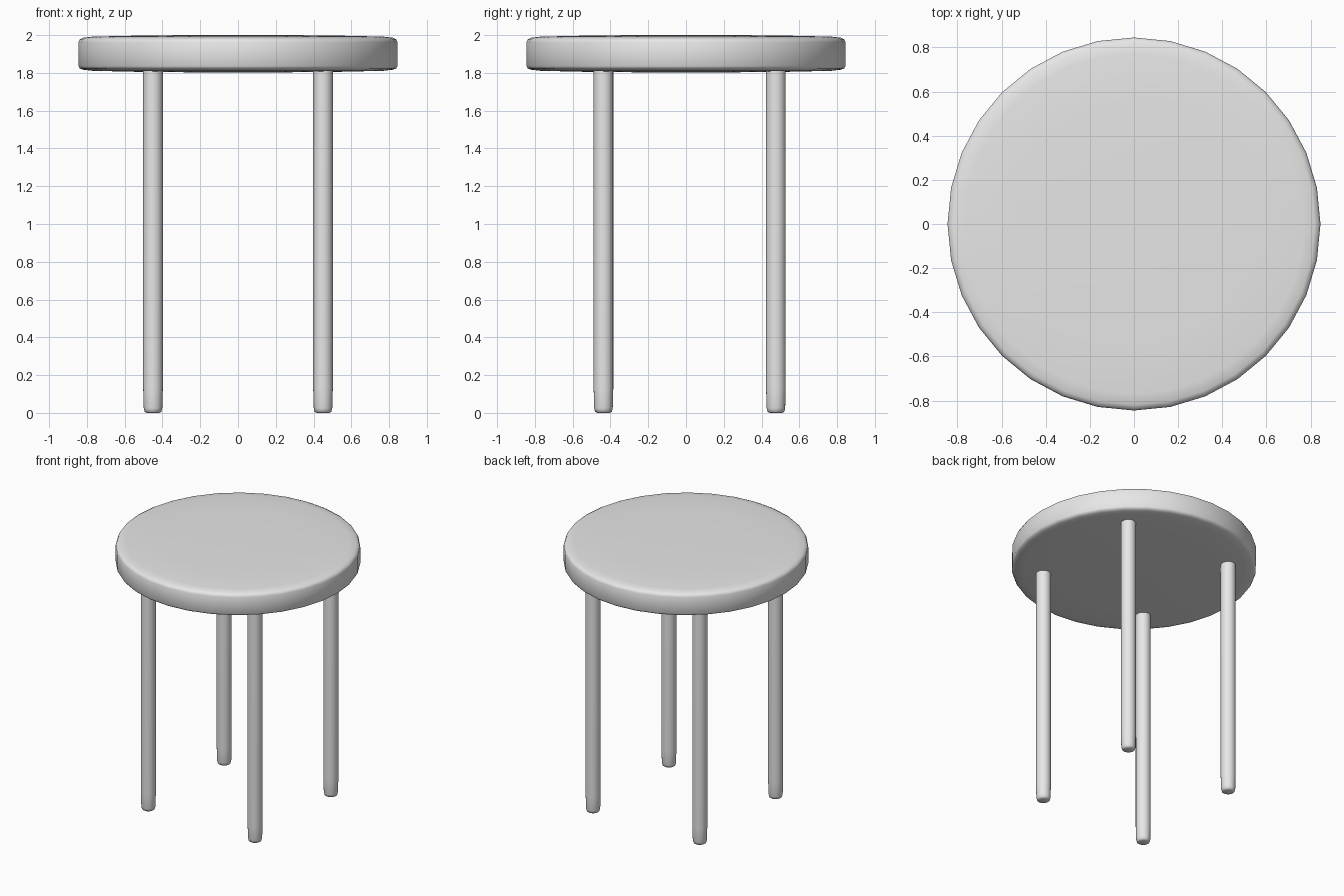
import bpy
import bmesh
from math import cos, sin, tau, radians

if "Cube" in bpy.data.objects:
    bpy.data.objects.remove(bpy.data.objects["Cube"], do_unlink=True)

grey = bpy.data.materials.new("light_grey")
grey.use_nodes = True
colour = (0.8, 0.8, 0.8, 1)
grey.diffuse_color = colour
grey.node_tree.nodes["Principled BSDF"].inputs["Base Color"].default_value = colour


def lathe(name, profile, sides, location):
    """Turn a bottom-to-top (radius, height) profile into a closed solid."""
    bm = bmesh.new()
    rings = [[bm.verts.new((r * cos(tau * i / sides), r * sin(tau * i / sides), z))
              for i in range(sides)] for r, z in profile]
    for low, high in zip(rings, rings[1:]):
        for i in range(sides):
            j = (i + 1) % sides
            bm.faces.new((low[i], low[j], high[j], high[i]))
    bm.faces.new(rings[0][::-1])
    bm.faces.new(rings[-1])
    mesh = bpy.data.meshes.new(name)
    bm.to_mesh(mesh)
    bm.free()
    mesh.materials.append(grey)
    obj = bpy.data.objects.new(name, mesh)
    obj.location = location
    bpy.context.collection.objects.link(obj)
    bpy.ops.object.select_all(action='DESELECT')
    obj.select_set(True)
    bpy.context.view_layer.objects.active = obj
    bpy.ops.object.shade_smooth_by_angle(angle=radians(60))
    return obj


# Round seat with softened rims and slightly crowned faces
lathe("seat", [(0.25, 1.803), (0.55, 1.806), (0.77, 1.811), (0.82, 1.817),
               (0.838, 1.824), (0.845, 1.836), (0.845, 1.962), (0.838, 1.977),
               (0.82, 1.986), (0.77, 1.992), (0.55, 1.997), (0.28, 2.0)],
      32, (0, 0, 0))

# Four straight legs with rounded feet
leg_profile = [(0.034, 0), (0.044, 0.006), (0.049, 0.025), (0.052, 0.13), (0.052, 1.83)]
for side, x in (("right", -0.45), ("left", 0.45)):
    for end, y in (("front", -0.437), ("back", 0.476)):
        lathe(f"{end}_{side}_leg", leg_profile, 24, (x, y, 0))
